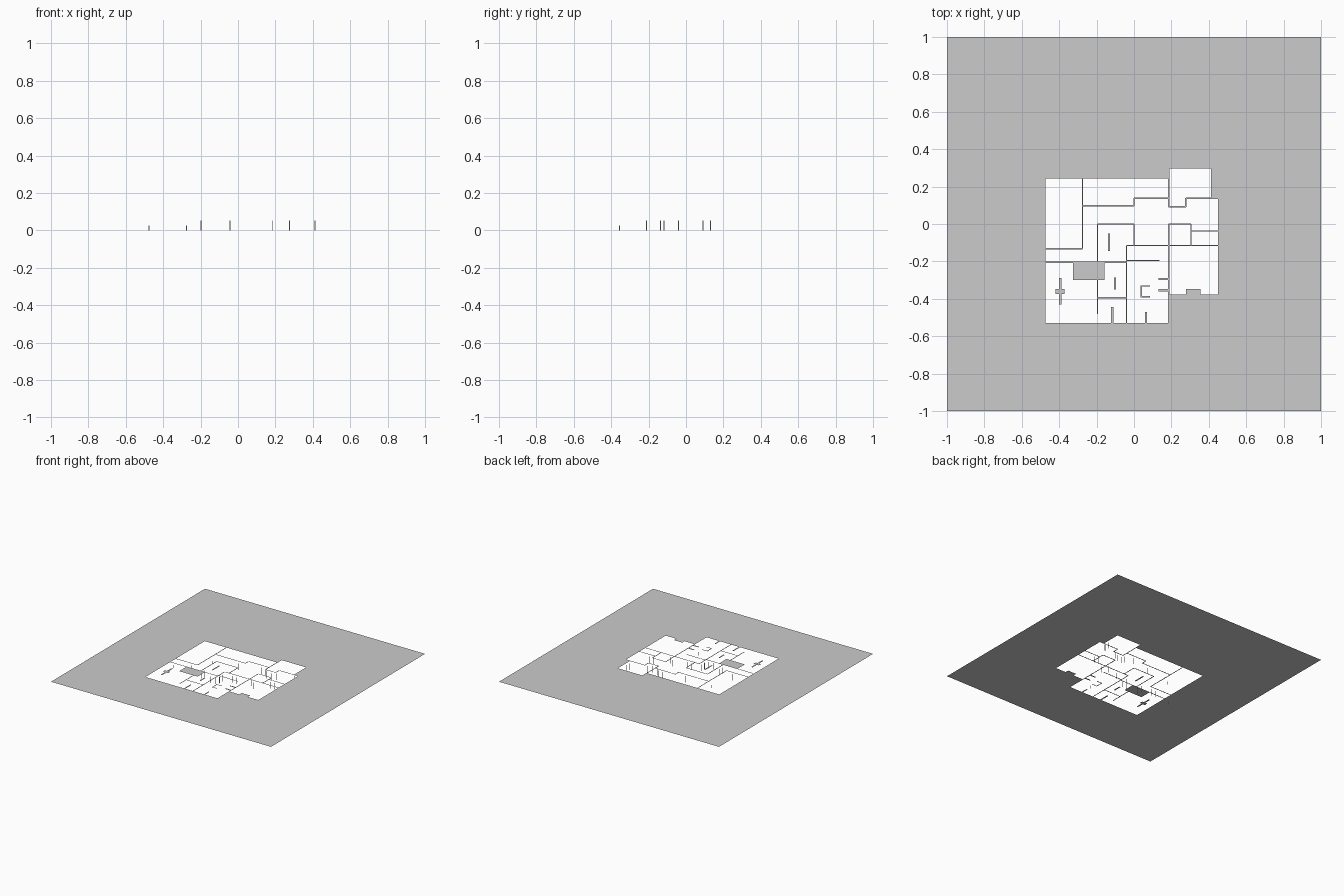
import bpy, bmesh

T = 0.007   # wall thickness
Z = 0.069   # level of the large sheet and the footprints


def finish(name, bm):
    me = bpy.data.meshes.new(name)
    bm.to_mesh(me)
    bm.free()
    ob = bpy.data.objects.new(name, me)
    bpy.context.collection.objects.link(ob)
    return ob


def quad(bm, *pts):
    bm.faces.new([bm.verts.new(p) for p in pts])


def rect(bm, x0, y0, x1, y1):
    quad(bm, (x0, y0, Z), (x1, y0, Z), (x1, y1, Z), (x0, y1, Z))


# Large sheet with the house outline cut out of it
outline = [(-.472, -.528), (.183, -.528), (.183, -.378), (.449, -.378), (.449, .137),
           (.411, .137), (.411, .297), (.19, .297), (.19, .243), (-.472, .243)]
bm = bmesh.new()
edges = []
for loop in ([(-1, -1), (1, -1), (1, 1), (-1, 1)], outline):
    vs = [bm.verts.new((x, y, Z)) for x, y in loop]
    edges += [bm.edges.new((vs[i - 1], vs[i])) for i in range(len(vs))]
bmesh.ops.triangle_fill(bm, edges=edges, use_beauty=True, normal=(0, 0, 1))
for f in bm.faces:
    f.normal_update()
    if f.normal.z < 0:
        f.normal_flip()
finish("large_sheet", bm)

# Wall footprints: (position, from, to)
x_walls = [(-.275, -.133, .243), (0, .095, .138), (.185, .092, .243), (.277, .092, .138),
           (-.195, -.48, 0), (0, -.115, 0), (-.04, -.528, -.115), (.185, -.378, 0),
           (.305, -.115, 0)]
y_walls = [(-.133, -.472, -.275), (.097, -.275, 0), (.138, 0, .185), (.092, .185, .277),
           (.138, .277, .449), (0, -.195, 0), (-.115, -.04, .449), (-.205, -.472, -.04),
           (-.395, -.195, -.04), (-.195, -.04, .135), (0, .185, .305), (-.037, .305, .449)]
bm = bmesh.new()
for x, a, b in x_walls:
    rect(bm, x - T / 2, a, x + T / 2, b)
for y, a, b in y_walls:
    rect(bm, a, y - T / 2, b, y + T / 2)
finish("wall_footprints", bm)

# Furniture and partition footprints
islands = [(-.325, -.30, -.158, -.205), (-.402, -.43, -.388, -.29),
           (-.421, -.375, -.402, -.347), (-.388, -.375, -.372, -.347),
           (-.14, -.145, -.128, -.05), (-.107, -.35, -.095, -.285),
           (-.122, -.528, -.11, -.445), (.06, -.528, .07, -.47),
           (.036, -.392, .043, -.328), (.043, -.335, .085, -.328),
           (.043, -.392, .085, -.385), (.132, -.30, .185, -.288),
           (.132, -.36, .185, -.348), (.277, -.378, .355, -.348)]
bm = bmesh.new()
for r in islands:
    rect(bm, *r)
finish("furniture_footprints", bm)

# Opening jambs: thin upright caps across the wall thickness, below the sheet
bm = bmesh.new()
H, W = 0.053, 0.0025
for x, ys, h in [(-.475, (-.16,), H / 2), (-.275, (.06,), H / 2), (-.197, (-.15, -.19), H),
                 (-.042, (-.14, -.18), H), (.183, (.11, -.08), H), (.275, (.11,), H),
                 (.411, (.15, .19), H)]:
    for y in ys:
        quad(bm, (x - W, y, 0), (x + W, y, 0), (x + W, y, h), (x - W, y, h))
for y, xs, h in [(-.355, (.132,), H / 2), (-.212, (-.10, -.06), H), (-.137, (-.33, -.29), H),
                 (-.117, (.03, .07, .22), H), (-.039, (.32, .36), H),
                 (.09, (.20, .24, -.06), H), (.132, (.12, .16), H)]:
    for x in xs:
        quad(bm, (x, y - W, 0), (x, y + W, 0), (x, y + W, h), (x, y - W, h))
finish("opening_jambs", bm)
